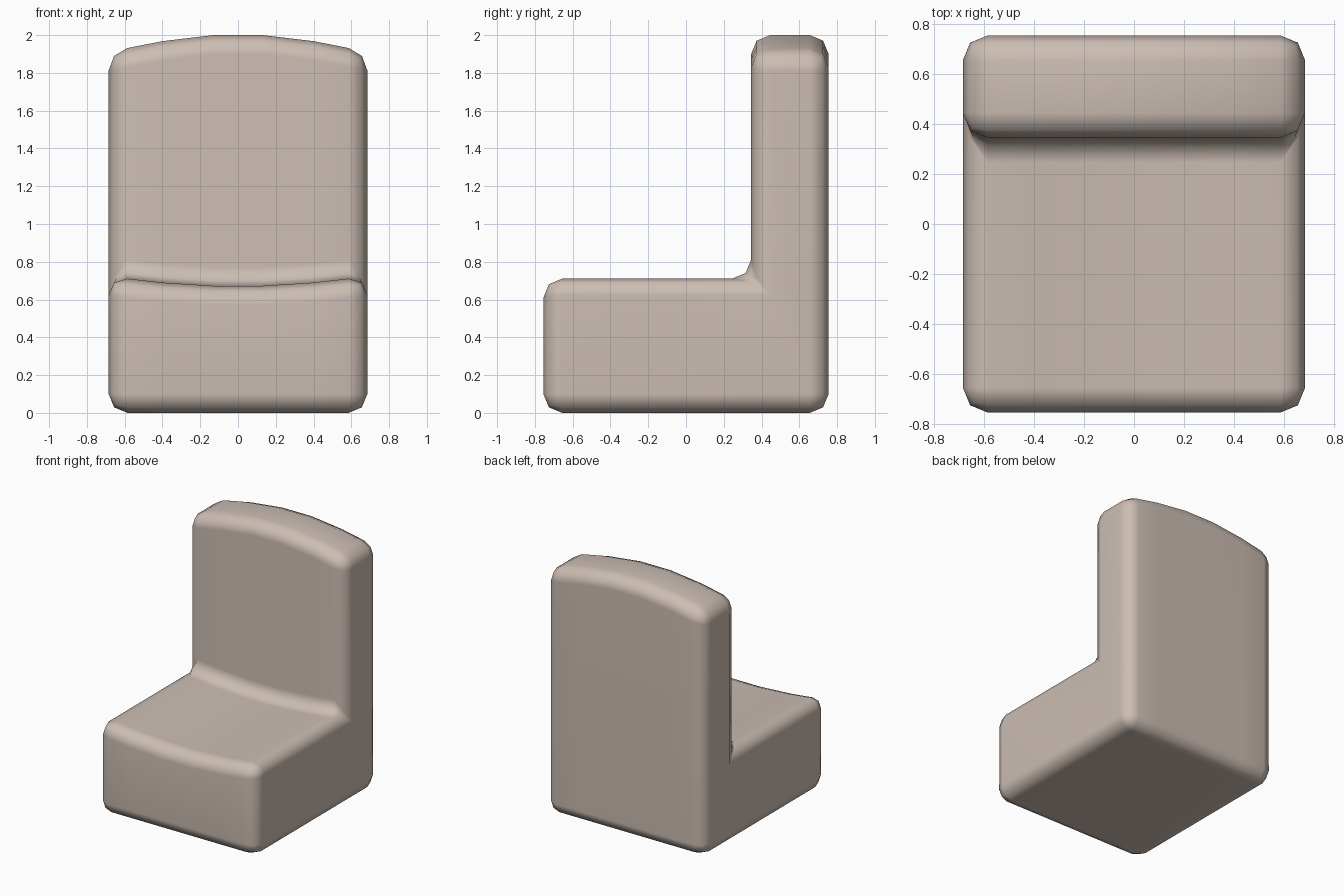
import bpy, bmesh

if "Cube" in bpy.data.objects:
    bpy.data.objects.remove(bpy.data.objects["Cube"])

# Warm beige upholstery
mat = bpy.data.materials.new("warm beige")
mat.diffuse_color = (0.60, 0.51, 0.45, 1)
mat.use_nodes = True
mat.node_tree.nodes["Principled BSDF"].inputs["Base Color"].default_value = mat.diffuse_color

# Stations across the width: x, back top height, seat height
half = [(0.13, 2.0, 0.673), (0.40, 1.968, 0.690), (0.685, 1.912, 0.722)]
stations = [(-x, t, s) for x, t, s in reversed(half)] + half

# L-shaped profile lofted across the stations (crowned back, dished seat)
bm = bmesh.new()
rings = []
for x, top, seat in stations:
    profile = [(-0.755, 0), (0.755, 0), (0.755, top),
               (0.345, top), (0.345, seat), (-0.755, seat)]
    rings.append([bm.verts.new((x, y, z)) for y, z in profile])
for a, b in zip(rings, rings[1:]):
    for i in range(6):
        j = (i + 1) % 6
        bm.faces.new((a[i], a[j], b[j], b[i]))
bm.faces.new(rings[0])
bm.faces.new(rings[-1])
bmesh.ops.recalc_face_normals(bm, faces=bm.faces[:])

# Rounded edges, including the fillet where seat meets back
sharp = [e for e in bm.edges if e.calc_face_angle() > 0.6]
bmesh.ops.bevel(bm, geom=sharp, offset=0.1, offset_type='OFFSET', segments=2,
                profile=0.5, affect='EDGES', clamp_overlap=True)
bmesh.ops.recalc_face_normals(bm, faces=bm.faces[:])
for f in bm.faces:
    f.smooth = True

me = bpy.data.meshes.new("padded_chair")
bm.to_mesh(me)
bm.free()
me.materials.append(mat)
chair = bpy.data.objects.new("padded_chair", me)
bpy.context.collection.objects.link(chair)

# Keep the large panels flat in shading
wn = chair.modifiers.new("flat panels", 'WEIGHTED_NORMAL')
wn.keep_sharp = True
